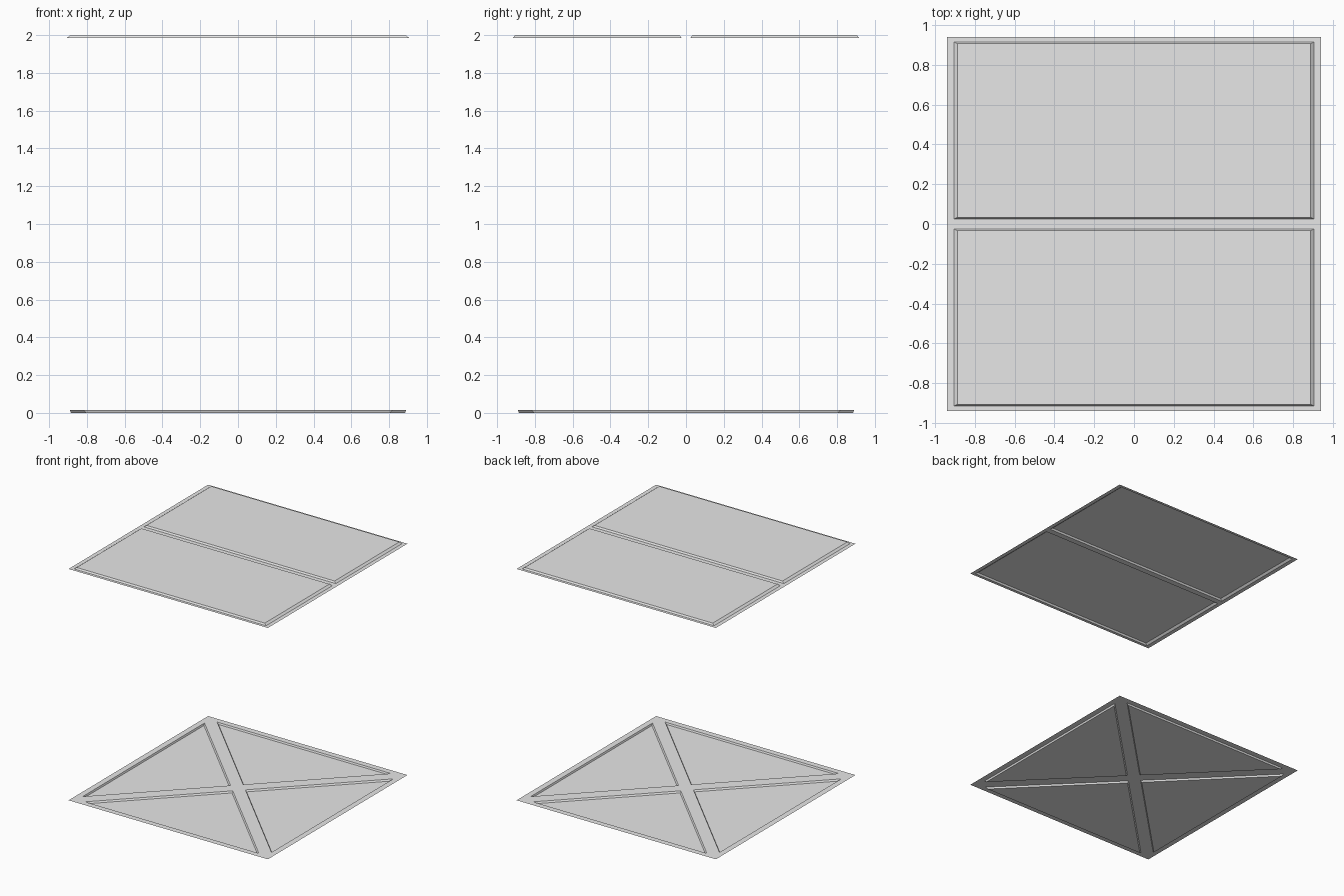
import bpy, bmesh
from math import pi
from mathutils import Vector, Matrix

if "Cube" in bpy.data.objects:
    bpy.data.objects.remove(bpy.data.objects["Cube"])

HALF = 0.94      # half side of each square sheet
DEPTH = 0.014    # height of the pressed panels
TAPER = 0.98     # panel face size relative to its rim

grey = bpy.data.materials.new("light_grey")
grey.use_nodes = True
grey.diffuse_color = (0.8, 0.8, 0.8, 1)
grey.node_tree.nodes["Principled BSDF"].inputs["Base Color"].default_value = (0.8, 0.8, 0.8, 1)


def rectangle(x0, x1, y0, y1):
    return [Vector(p) for p in ((x0, y0, 0), (x1, y0, 0), (x1, y1, 0), (x0, y1, 0))]


def pressed_sheet(name, z, panels, offset):
    """Thin square sheet with tapered panels pressed up or down by offset."""
    bm = bmesh.new()

    def ring(points):
        verts = [bm.verts.new(p) for p in points]
        edges = [bm.edges.new((v, verts[(i + 1) % len(verts)])) for i, v in enumerate(verts)]
        return verts, edges

    # Sheet border with an opening for each panel
    rims = [ring(p) for p in [rectangle(-HALF, HALF, -HALF, HALF)] + panels]
    bmesh.ops.triangle_fill(bm, use_beauty=True, edges=[e for r in rims for e in r[1]],
                            normal=(0, 0, 1))
    # Sloped walls and flat panel faces
    for points, (rim, _) in zip(panels, rims[1:]):
        centre = sum(points, Vector()) / len(points)
        face = [bm.verts.new(centre + (p - centre) * TAPER + Vector((0, 0, offset)))
                for p in points]
        bm.faces.new(face)
        for i in range(len(rim)):
            j = (i + 1) % len(rim)
            bm.faces.new((rim[i], rim[j], face[j], face[i]))
    # Every face looks upward
    bm.normal_update()
    for f in bm.faces:
        if f.normal.z < 0:
            f.normal_flip()

    mesh = bpy.data.meshes.new(name)
    bm.to_mesh(mesh)
    bm.free()
    mesh.materials.append(grey)
    obj = bpy.data.objects.new(name, mesh)
    obj.location.z = z
    bpy.context.collection.objects.link(obj)


# Upper sheet: two raised rectangular panels
pressed_sheet("upper_sheet", 2 - DEPTH,
              [rectangle(-0.905, 0.905, -0.915, -0.025),
               rectangle(-0.905, 0.905, 0.025, 0.915)], DEPTH)

# Lower sheet: four sunken triangular panels around a diagonal cross
triangle = [Vector((0, 0.07, 0)), Vector((0.82, 0.89, 0)), Vector((-0.82, 0.89, 0))]
pressed_sheet("lower_sheet", DEPTH,
              [[Matrix.Rotation(k * pi / 2, 3, 'Z') @ p for p in triangle] for k in range(4)],
              -DEPTH)
